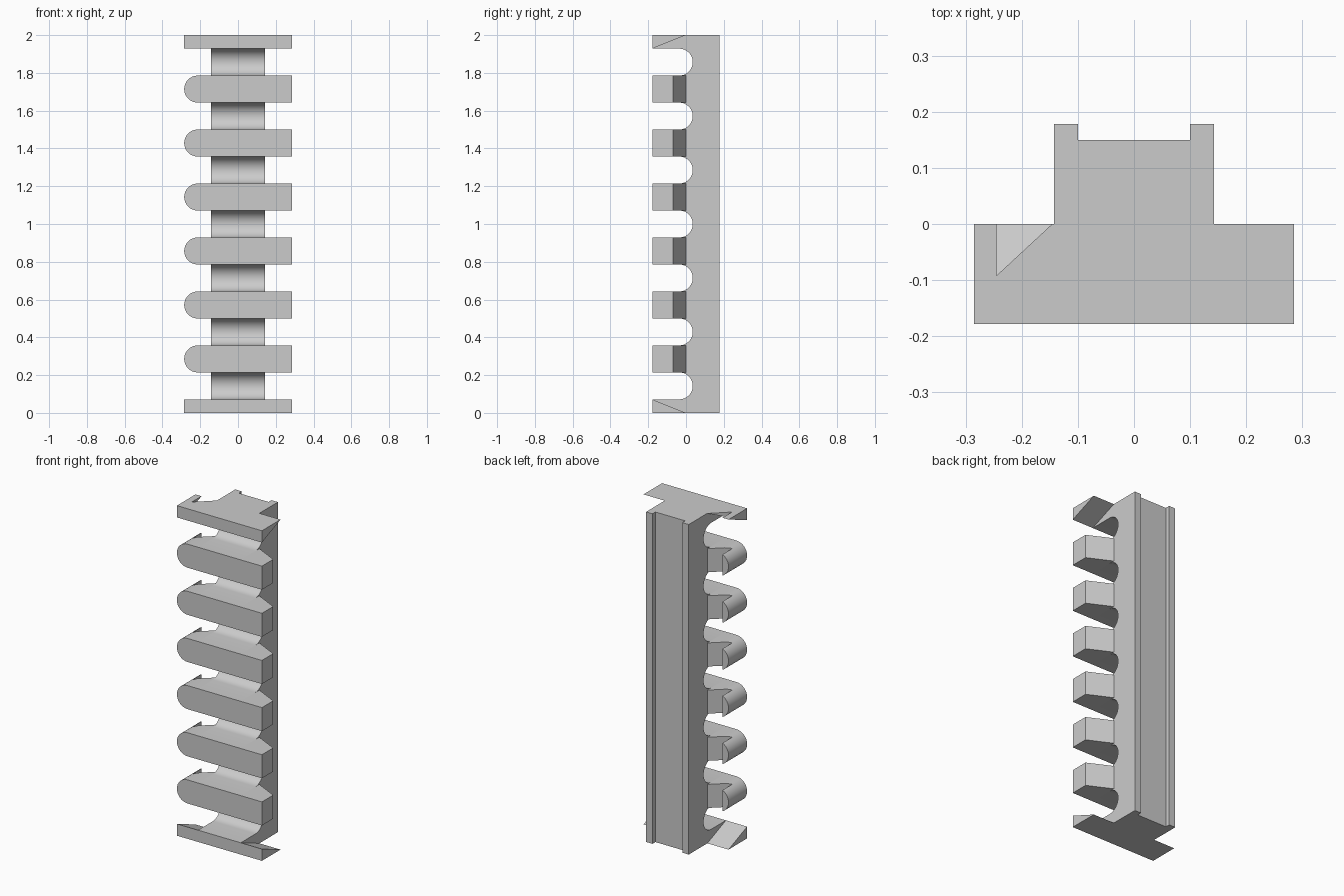
import bpy, bmesh, math
from mathutils import Vector

cube = bpy.data.objects.get("Cube")
if cube:
    bpy.data.objects.remove(cube, do_unlink=True)

grey = bpy.data.materials.new("plain_grey")
grey.use_nodes = True
colour = (0.6, 0.6, 0.6, 1)
grey.diffuse_color = colour
grey.node_tree.nodes["Principled BSDF"].inputs["Base Color"].default_value = colour

PITCH = 2 / 7          # spacing of the fins
R = PITCH / 4          # half a fin, and the groove radius
CORE, WIDE = 0.143, 0.285
FRONT, BACK = -0.178, 0.178


def prism(name, points, axis, low, high):
    """Extrude a closed 2D outline along one axis."""
    def place(p, t):
        c = list(p)
        c.insert(axis, t)
        return Vector(c)
    bm = bmesh.new()
    face = bm.faces.new([bm.verts.new(place(p, low)) for p in points])
    new = bmesh.ops.extrude_face_region(bm, geom=[face])["geom"]
    shift = place((0, 0), high - low)
    bmesh.ops.translate(bm, vec=shift, verts=[g for g in new if isinstance(g, bmesh.types.BMVert)])
    bmesh.ops.recalc_face_normals(bm, faces=bm.faces)
    mesh = bpy.data.meshes.new(name)
    bm.to_mesh(mesh)
    bm.free()
    mesh.materials.append(grey)
    obj = bpy.data.objects.new(name, mesh)
    bpy.context.collection.objects.link(obj)
    return obj


def box(name, x, y, z):
    return prism(name, [(x[0], y[0]), (x[1], y[0]), (x[1], y[1]), (x[0], y[1])], 2, *z)


def cut(obj, cutter, operation):
    mod = obj.modifiers.new("cut", 'BOOLEAN')
    mod.object, mod.operation, mod.solver = cutter, operation, 'EXACT'
    bpy.context.view_layer.update()
    mesh = bpy.data.meshes.new_from_object(obj.evaluated_get(bpy.context.evaluated_depsgraph_get()))
    obj.modifiers.clear()
    obj.data = mesh
    bpy.data.objects.remove(cutter, do_unlink=True)


def smooth(obj):
    bpy.ops.object.select_all(action='DESELECT')
    obj.select_set(True)
    bpy.context.view_layer.objects.active = obj
    bpy.ops.object.shade_smooth_by_angle(angle=math.radians(30))


# Core with rounded grooves down its front
side = [(0.15, 2), (0.15, 0), (FRONT, 0)]
for i in range(7):
    mid = (i + 0.5) * PITCH
    side.append((FRONT, mid - R))
    for k in range(17):
        a = math.pi * (k / 16 - 0.5)
        side.append((R * math.cos(a) - R / 2, mid + R * math.sin(a)))
    side.append((FRONT, mid + R))
side.append((FRONT, 2))
smooth(prism("core", side, 0, -CORE, CORE))

# Rails along the back edges
for label, s in (("left", 1), ("right", -1)):
    box(label + "_back_rail", sorted((s * 0.1, s * CORE)), (0.15, BACK), (0, 2))

# Tapered wings on the end caps
for label, thick, thin in (("bottom", R, 0), ("top", 2 - R, 2)):
    for hand, s in (("left", 1), ("right", -1)):
        wing = prism(f"{label}_{hand}_cap_wing", [(FRONT, thin), (FRONT, thick), (0, thin)],
                     0, *sorted((s * CORE, s * WIDE)))
        if label == "top" and s < 0:
            notch = prism("notch_cutter", [(-0.245, -0.092), (-0.135, 0.01), (-0.245, 0.01)], 2, 1.5, 2.5)
            cut(wing, notch, 'DIFFERENCE')

# Fin ends: chamfered block on one side, rounded hook on the other
block = prism("fin_block", [(CORE, FRONT), (WIDE, FRONT), (WIDE, -0.07), (CORE, 0)], 2, -R, R)
hook = prism("fin_hook", [(-CORE, FRONT), (-WIDE, FRONT), (-WIDE, 0), (-0.245, 0),
                          (-0.245, -0.092), (-CORE, 0)], 2, -R, R)
arc = [(-0.1, -R), (-0.1, R)]
for k in range(17):
    a = math.pi * (0.5 + k / 16)
    arc.append((R - WIDE + R * math.cos(a), R * math.sin(a)))
cut(hook, prism("round_cutter", arc, 1, -0.3, 0.1), 'INTERSECT')
smooth(hook)
for part in (block, hook):
    part.location.z = PITCH
    for i in range(2, 7):
        copy = part.copy()
        copy.name = f"{part.name}_{i}"
        copy.location.z = PITCH * i
        bpy.context.collection.objects.link(copy)
